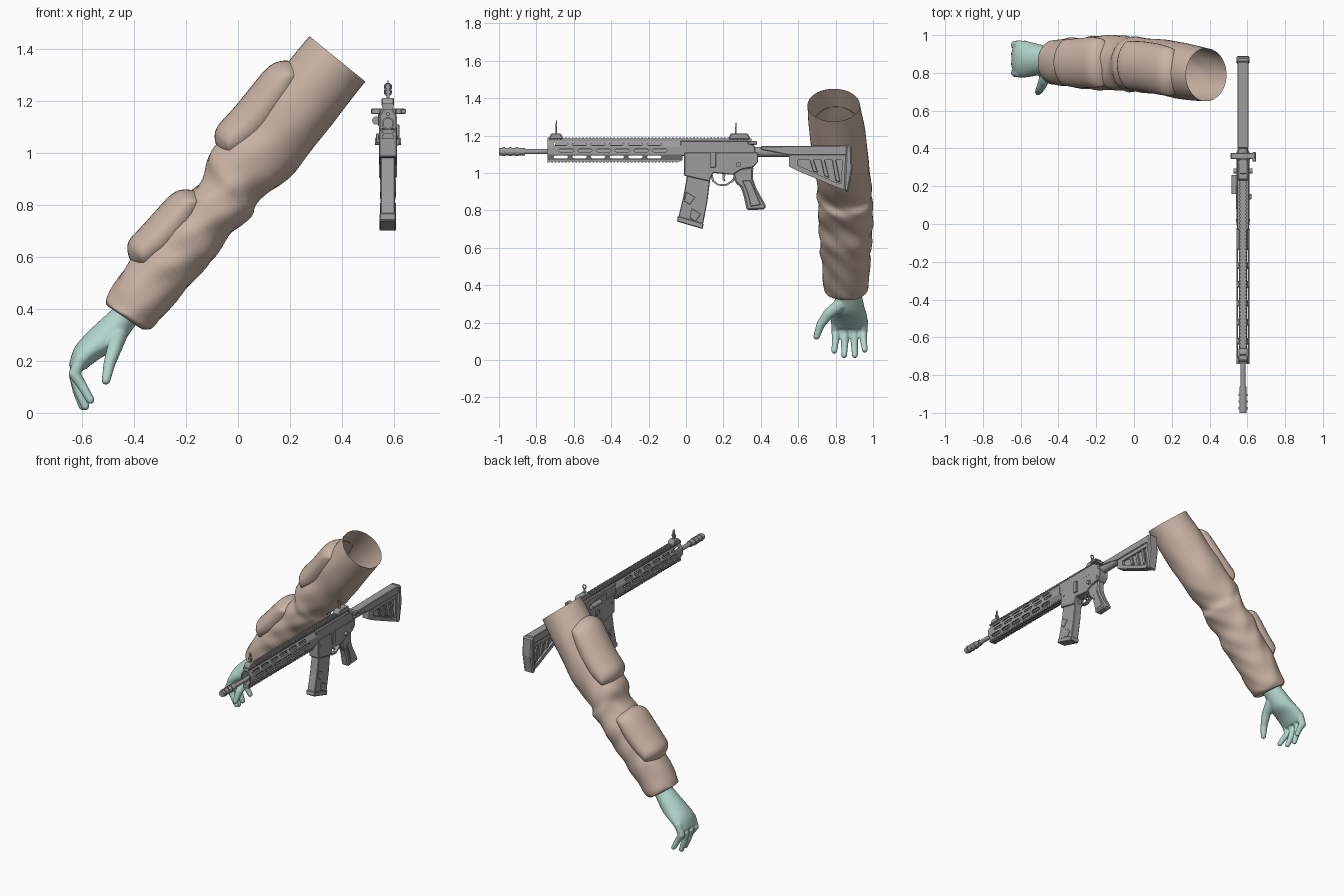
import bpy, bmesh, math
from mathutils import Vector, Matrix

if "Cube" in bpy.data.objects:
    bpy.data.objects.remove(bpy.data.objects["Cube"])


def material(name, rgb):
    m = bpy.data.materials.new(name)
    m.use_nodes = True
    m.diffuse_color = (*rgb, 1)
    m.node_tree.nodes["Principled BSDF"].inputs["Base Color"].default_value = (*rgb, 1)
    return m


CLOTH = material("tan cloth", (0.60, 0.46, 0.38))
SKIN = material("pale green glove", (0.45, 0.68, 0.61))
METAL = material("gun grey", (0.34, 0.34, 0.34))
GX = 0.577  # centre plane of the rifle


def finish(name, bm, mat, smooth=None, bevel=0):
    bmesh.ops.recalc_face_normals(bm, faces=bm.faces)
    me = bpy.data.meshes.new(name)
    bm.to_mesh(me)
    bm.free()
    me.materials.append(mat)
    if smooth:
        me.polygons.foreach_set("use_smooth", [True] * len(me.polygons))
        me.set_sharp_from_angle(angle=math.radians(smooth))
    ob = bpy.data.objects.new(name, me)
    bpy.context.collection.objects.link(ob)
    if bevel:
        mod = ob.modifiers.new("bevel", "BEVEL")
        mod.width, mod.segments = bevel, 1
    return ob


def add_prism(bm, pts, half, x=GX):
    """Extrude a (y, z) outline sideways."""
    a, b = ([bm.verts.new((x + s * half, y, z)) for y, z in pts] for s in (-1, 1))
    bm.faces.new(a)
    bm.faces.new(b[::-1])
    for i in range(len(pts)):
        j = (i + 1) % len(pts)
        bm.faces.new((a[i], b[i], b[j], a[j]))


def prism(name, pts, half, bevel=0.004, x=GX):
    bm = bmesh.new()
    add_prism(bm, pts, half, x)
    return finish(name, bm, METAL, bevel=bevel)


def rect(y0, y1, z0, z1):
    return [(y0, z0), (y1, z0), (y1, z1), (y0, z1)]


def rod(name, y0, y1, z, r, x=GX, sides=16, axis="Y", caps=True):
    """Round bar between two y values (or x values when axis is X)."""
    bm = bmesh.new()
    bmesh.ops.create_cone(bm, cap_ends=caps, segments=sides, radius1=r, radius2=r, depth=abs(y1 - y0))
    mid = (y0 + y1) / 2
    if axis == "Y":
        mat = Matrix.Translation((x, mid, z)) @ Matrix.Rotation(math.pi / 2, 4, "X")
    else:
        mat = Matrix.Translation((mid, x, z)) @ Matrix.Rotation(math.pi / 2, 4, "Y")
    mat = mat @ Matrix.Rotation(math.pi / sides, 4, "Z")
    bmesh.ops.transform(bm, matrix=mat, verts=bm.verts)
    return finish(name, bm, METAL, smooth=40)


def cut(ob, outlines, half):
    bm = bmesh.new()
    for pts in outlines:
        add_prism(bm, pts, half)
    cutter = finish(ob.name + "_cutter", bm, METAL)
    cutter.hide_render = True
    cutter.display_type = "WIRE"
    cutter.hide_set(True)
    mod = ob.modifiers.new("cut", "BOOLEAN")
    mod.operation, mod.object, mod.solver = "DIFFERENCE", cutter, "EXACT"


# ---- Sleeve and glove: lofted rings (outer x, z, inner x, z, y range) ----
SLEEVE = [(.275, 1.45, .49, 1.275, .65, .93), (.15, 1.30, .36, 1.11, .66, .96),
          (.02, 1.14, .22, .93, .69, .98), (-.10, 1.01, .085, .82, .70, .99),
          (-.14, .90, .05, .76, .705, .995), (-.23, .80, -.05, .66, .71, 1.0),
          (-.33, .69, -.12, .56, .715, .99), (-.41, .60, -.22, .455, .725, .985),
          (-.50, .45, -.31, .345, .735, .975), (-.505, .415, -.36, .32, .75, .965),
          (-.465, .39, -.40, .345, .80, .93)]
PALM = [(-.46, .42, -.38, .36, .80, .93), (-.51, .375, -.41, .315, .80, .94),
        (-.58, .31, -.46, .25, .785, .955), (-.63, .25, -.53, .21, .775, .97),
        (-.652, .18, -.59, .165, .78, .965)]


def surface(rings, s, ang, lift=0):
    i = min(int(s), len(rings) - 2)
    t = s - i
    p = [rings[max(0, min(len(rings) - 1, i + k))] for k in (-1, 0, 1, 2)]
    ux, uz, lx, lz, y0, y1 = (
        b + t * ((c - a) / 2 + t * (a - 2.5 * b + 2 * c - d / 2 + t * (1.5 * (b - c) + (d - a) / 2)))
        for a, b, c, d in zip(*p))
    out = Vector((ux - lx, 0, uz - lz)) / 2
    side = Vector((0, (y1 - y0) / 2, 0))
    c = Vector(((ux + lx) / 2, (y0 + y1) / 2, (uz + lz) / 2))
    normal = out.normalized() * math.cos(ang) + side.normalized() * math.sin(ang)
    return c + out * math.cos(ang) + side * math.sin(ang) + normal * lift


def loft(bm, rings, steps, sides, caps=False, fold=0):
    n = (len(rings) - 1) * steps
    loops = []
    for k in range(n + 1):
        s = k / steps
        fade = fold * math.sin(math.pi * k / n)
        loops.append([bm.verts.new(surface(rings, s, a, fade * math.sin(5 * s + 2 * math.sin(2 * a)) * math.sin(3 * a + s)))
                      for a in (math.tau * j / sides for j in range(sides))])
    for a, b in zip(loops, loops[1:]):
        for j in range(sides):
            bm.faces.new((a[j], a[j - 1], b[j - 1], b[j]))
    if caps:
        bm.faces.new(loops[0])
        bm.faces.new(loops[-1])


bm = bmesh.new()
loft(bm, SLEEVE, 5, 40, fold=0.007)
finish("sleeve", bm, CLOTH, smooth=60)


def pad(name, s0, s1, spread, height, n=24):
    """Raised cushion that follows the outer side of the sleeve."""
    bm = bmesh.new()
    grid = []
    for i in range(n + 1):
        u = math.sin((2 * i / n - 1) * math.pi / 2)
        row = []
        for j in range(n + 1):
            v = math.sin((2 * j / n - 1) * math.pi / 2)
            rnd = 1 - .14 * (u * v) ** 2
            h = height * (1 - max(abs(u), abs(v)) ** 7) * (1 - .25 * v * v) - .008
            row.append(bm.verts.new(surface(SLEEVE, (s0 + s1) / 2 + u * rnd * (s1 - s0) / 2, v * rnd * spread, h)))
        grid.append(row)
    for a, b in zip(grid, grid[1:]):
        for j in range(n):
            bm.faces.new((a[j], a[j + 1], b[j + 1], b[j]))
    finish(name, bm, CLOTH, smooth=60)


pad("upper_arm_pad", .65, 2.85, 1.05, .058)
pad("forearm_pad", 4.4, 7.1, 1.1, .058)

# Glove: palm and digits fused into one skin
bm = bmesh.new()
loft(bm, PALM, 4, 24, caps=True)


def digit(path, r0, r1, steps=8):
    n = (len(path) - 1) * steps
    for k in range(n + 1):
        i = min(k // steps, len(path) - 2)
        c = Vector(path[i]).lerp(Vector(path[i + 1]), k / steps - i)
        bmesh.ops.create_icosphere(bm, subdivisions=2, radius=r0 + (r1 - r0) * k / n, matrix=Matrix.Translation(c))


for y, tip, curl in ((.80, .05, .03), (.848, .026, .01), (.9, .026, 0), (.948, .055, .02)):
    digit([(-.605, y, .21), (-.63, y, .15), (-.618 + curl / 2, y, .06 + tip),
           (-.598 + curl, y + (y - .87) * .1, tip)], .026, .017)
digit([(-.46, .83, .30), (-.475, .765, .25), (-.495, .72, .19), (-.508, .698, .125)], .036, .018)
hand = finish("gloved_hand", bm, SKIN)
mod = hand.modifiers.new("fuse", "REMESH")
mod.mode, mod.voxel_size, mod.use_smooth_shade = "VOXEL", .006, True
mod = hand.modifiers.new("soften", "SMOOTH")
mod.factor, mod.iterations = .5, 4

# ---- Rifle: barrel and handguard ----
rod("barrel", -.9, 0, 1.114, .014)
rod("gas_tube", -.70, 0, 1.15, .007)
rod("muzzle_device", -1, -.86, 1.114, .02)
for y in (-.975, -.94, -.905):
    rod("muzzle_ring", y - .006, y + .006, 1.114, .024)
guard = rod("handguard", -.74, -.02, 1.12, .052, sides=8, caps=False)
for v in guard.data.vertices:
    v.co.x = GX + (v.co.x - GX) * .72
    v.co.z = 1.12 + (v.co.z - 1.12) * 1.12
guard.data.polygons.foreach_set("use_smooth", [False] * len(guard.data.polygons))
guard.modifiers.new("wall", "SOLIDIFY").thickness = .006


def slot(y, z, length, h):
    a, b = length / 2, length / 2 - h
    return [(y - a, z), (y - b, z - h), (y + b, z - h), (y + a, z), (y + b, z + h), (y - b, z + h)]


cut(guard, [slot(-.67 + .1 * i + off, z, .08, .008) for i in range(6)
            for z, off in ((1.12, .03), (1.154, 0), (1.086, 0))], .1)


def rail(name, y0, y1, z, up):
    bm = bmesh.new()
    add_prism(bm, rect(y0, y1, z - .008, z + .008), .017)
    y = y0
    while y < y1 - .01:
        add_prism(bm, rect(y, y + .01, z, z + up * .014), .022)
        y += .0185
    finish(name, bm, METAL)


rail("top_rail", -.74, .35, 1.176, 1)
rail("bottom_rail", -.74, -.03, 1.069, -1)

# Receivers with side controls
prism("upper_receiver", [(-.03, 1.09), (.37, 1.09), (.37, 1.14), (.33, 1.172), (-.03, 1.172)], .033)
prism("lower_receiver", [(-.01, 1.11), (-.01, .985), (.125, .955), (.145, 1.0), (.25, .99),
                         (.30, 1.02), (.36, 1.03), (.385, 1.06), (.385, 1.11)], .035)
prism("ejection_port", rect(.08, .2, 1.105, 1.15), .004, .002, GX - .034)
prism("bolt_catch", rect(.13, .16, 1.03, 1.11), .006, .002, GX + .038)
prism("magazine_release", rect(.17, .20, 1.04, 1.075), .008, .002, GX - .038)
rod("forward_assist", .16, .26, 1.125, .016, x=GX - .045, sides=10)
rod("selector", GX - .05, GX + .05, 1.045, .014, x=.28, sides=12, axis="X")
for y in (.02, .15, .35):
    rod("receiver_pin", GX - .038, GX + .038, 1.06, .008, x=y, sides=10, axis="X")
prism("charging_handle", rect(.345, .375, 1.15, 1.172), .065, .003)
prism("charging_latch", rect(.33, .38, 1.152, 1.17), .01, .003, GX + .06)

# Trigger group
bm = bmesh.new()
add_prism(bm, [(.125, 1.0), (.14, .955), (.17, .932), (.215, .93), (.255, .955), (.275, 1.0),
               (.263, 1.0), (.246, .962), (.212, .94), (.173, .942), (.15, .96), (.14, 1.0)], .012)
finish("trigger_guard", bm, METAL)
prism("trigger", [(.195, 1.0), (.215, 1.0), (.205, .975), (.212, .952), (.195, .965)], .005, .001)

# Magazine and grip
prism("magazine", [(.008, 1.0), (.13, .97), (.115, .85), (.09, .72), (-.043, .755), (-.015, .87)], .028)
prism("magazine_base", [(.094, .73), (.09, .70), (-.048, .74), (-.044, .77)], .032)
for y, z in ((.0, .90), (.03, .81)):
    prism("magazine_rib", [(y, z), (y + .05, z - .03), (y + .02, z - .07), (y - .01, z - .05)], .031, .002)
prism("grip", [(.245, 1.02), (.36, 1.035), (.358, .97), (.375, .92), (.43, .82), (.42, .805),
               (.325, .80), (.31, .87), (.295, .92), (.262, .95)], .027, .01)
prism("grip_panel", [(.30, .96), (.345, .96), (.40, .83), (.345, .82), (.33, .89)], .03, .003)

# Buffer tube and stock
rod("buffer_tube", .37, .86, 1.112, .027)
prism("stock_cheek", [(.40, 1.125), (.40, 1.143), (.86, 1.147), (.86, 1.095), (.55, 1.095)], .03)
frame = prism("stock_frame", [(.55, 1.12), (.55, 1.035), (.60, 1.01), (.80, .925), (.86, .905),
                              (.875, 1.12)], .024, 0)
cut(frame, [[(.60, 1.07), (.60, 1.04), (.80, .95), (.83, .945), (.835, 1.07)]], .1)
prism("stock_web", [(.58, 1.08), (.58, 1.03), (.80, .94), (.84, .935), (.85, 1.08)], .008, 0)
for y in (.66, .72, .78):
    drop = (y - .6) * .42
    prism("stock_strut", [(y, 1.075), (y + .02, 1.075), (y + .045, 1.025 - drop), (y + .02, 1.035 - drop)], .02, .002)
prism("butt_pad", [(.845, .905), (.868, .898), (.89, 1.02), (.885, 1.145), (.855, 1.147)], .035, .008)

# Flip-up sights
for name, y0, y1, top, hoop in (("front", -.735, -.655, 1.28, 1.235), ("rear", .225, .345, 1.255, 1.255)):
    mid = y0 + .042
    prism(name + "_sight_base", [(y0, 1.18), (y1, 1.18), (y1 - .015, 1.212), (y0 + .015, 1.212)], .024)
    prism(name + "_sight_post", rect(mid - .004, mid + .004, 1.205, top - .012), .006, 0)
    bpy.ops.mesh.primitive_torus_add(major_radius=.012, minor_radius=.004, major_segments=16, minor_segments=6,
                                     location=(GX, mid, hoop), rotation=(math.pi / 2, 0, 0))
    ring = bpy.context.object
    ring.name = name + "_sight_ring"
    ring.data.materials.append(METAL)
prism("front_sight_pin", rect(-.696, -.69, 1.24, 1.28), .002, 0)
